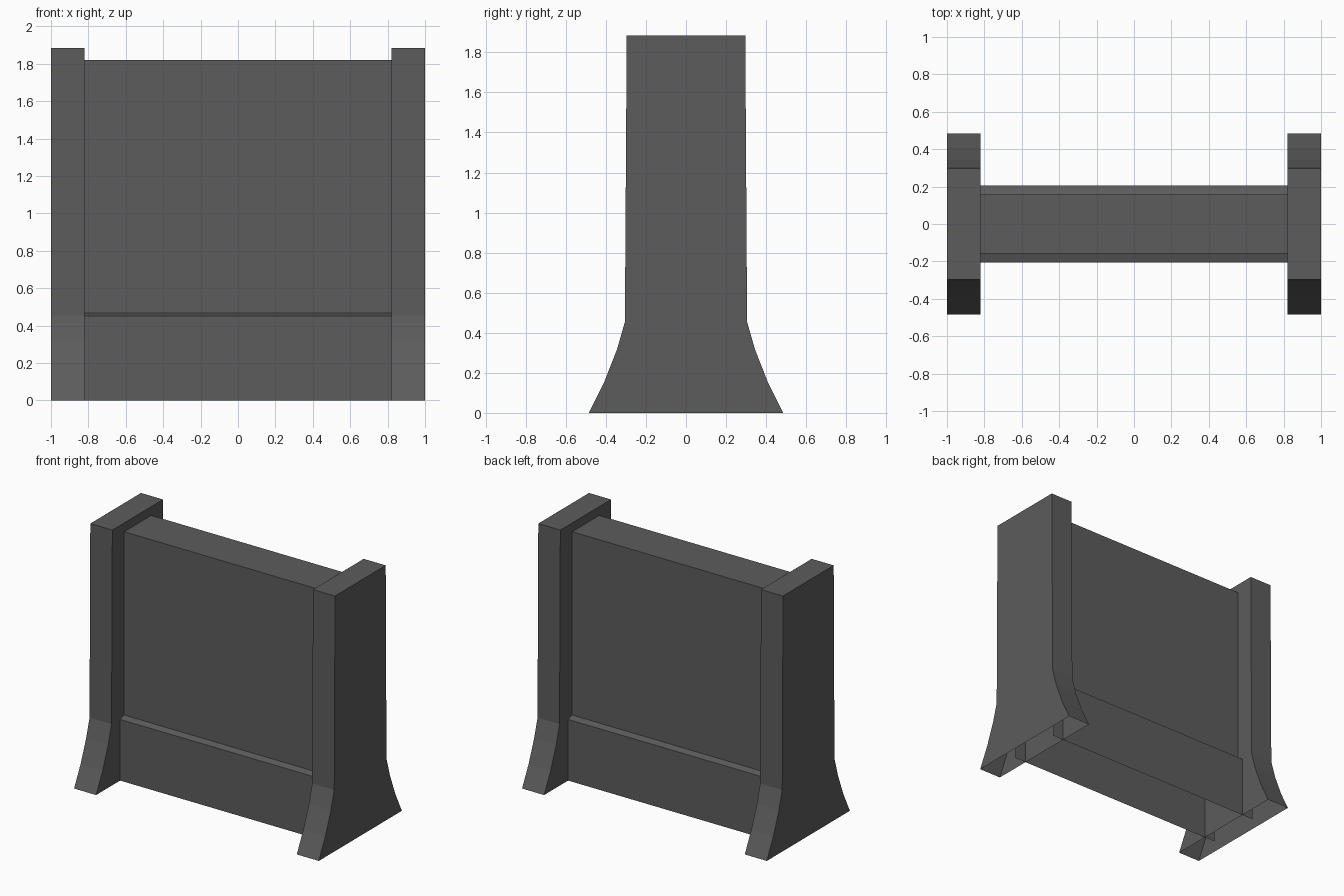
import bpy, bmesh

if "Cube" in bpy.data.objects:
    bpy.data.objects.remove(bpy.data.objects["Cube"])

grey = bpy.data.materials.new("dark_grey")
grey.diffuse_color = (0.107, 0.107, 0.107, 1)
grey.use_nodes = True
grey.node_tree.nodes["Principled BSDF"].inputs["Base Color"].default_value = grey.diffuse_color


def extrude_profile(name, half, x0, x1, caps):
    """Mirror a (y, z) half profile and sweep it along x, open underneath."""
    outline = [(-y, z) for y, z in half] + [(y, z) for y, z in reversed(half)]
    bm = bmesh.new()
    a = [bm.verts.new((x0, y, z)) for y, z in outline]
    b = [bm.verts.new((x1, y, z)) for y, z in outline]
    for i in range(len(outline) - 1):
        bm.faces.new((a[i], b[i], b[i + 1], a[i + 1])).normal_update()
    if caps:
        bm.faces.new(a)
        bm.faces.new(list(reversed(b)))
    # Outward facing: front skin must look towards -y
    bm.normal_update()
    bm.faces.ensure_lookup_table()
    if bm.faces[0].normal.y > 0:
        bmesh.ops.reverse_faces(bm, faces=bm.faces[:len(outline) - 1])
    bm.normal_update()
    for f in bm.faces:
        if abs(f.normal.x) > 0.9:
            outward = f.calc_center_median().x - (x0 + x1) / 2
            if outward * f.normal.x < 0:
                f.normal_flip()
    mesh = bpy.data.meshes.new(name)
    bm.to_mesh(mesh)
    bm.free()
    mesh.materials.append(grey)
    obj = bpy.data.objects.new(name, mesh)
    bpy.context.collection.objects.link(obj)
    return obj


# End pillars with flared feet
pillar = [(0.485, 0), (0.41, 0.15), (0.345, 0.315), (0.305, 0.455), (0.296, 1.885)]
extrude_profile("left_pillar", pillar, -1.0, -0.82, True)
extrude_profile("right_pillar", pillar, 0.82, 1.0, True)

# Wall panel with a thicker plinth, its ends running into the pillars
wall = [(0.205, 0), (0.205, 0.452), (0.158, 0.466), (0.158, 1.82)]
extrude_profile("wall_panel", wall, -0.91, 0.91, False)
